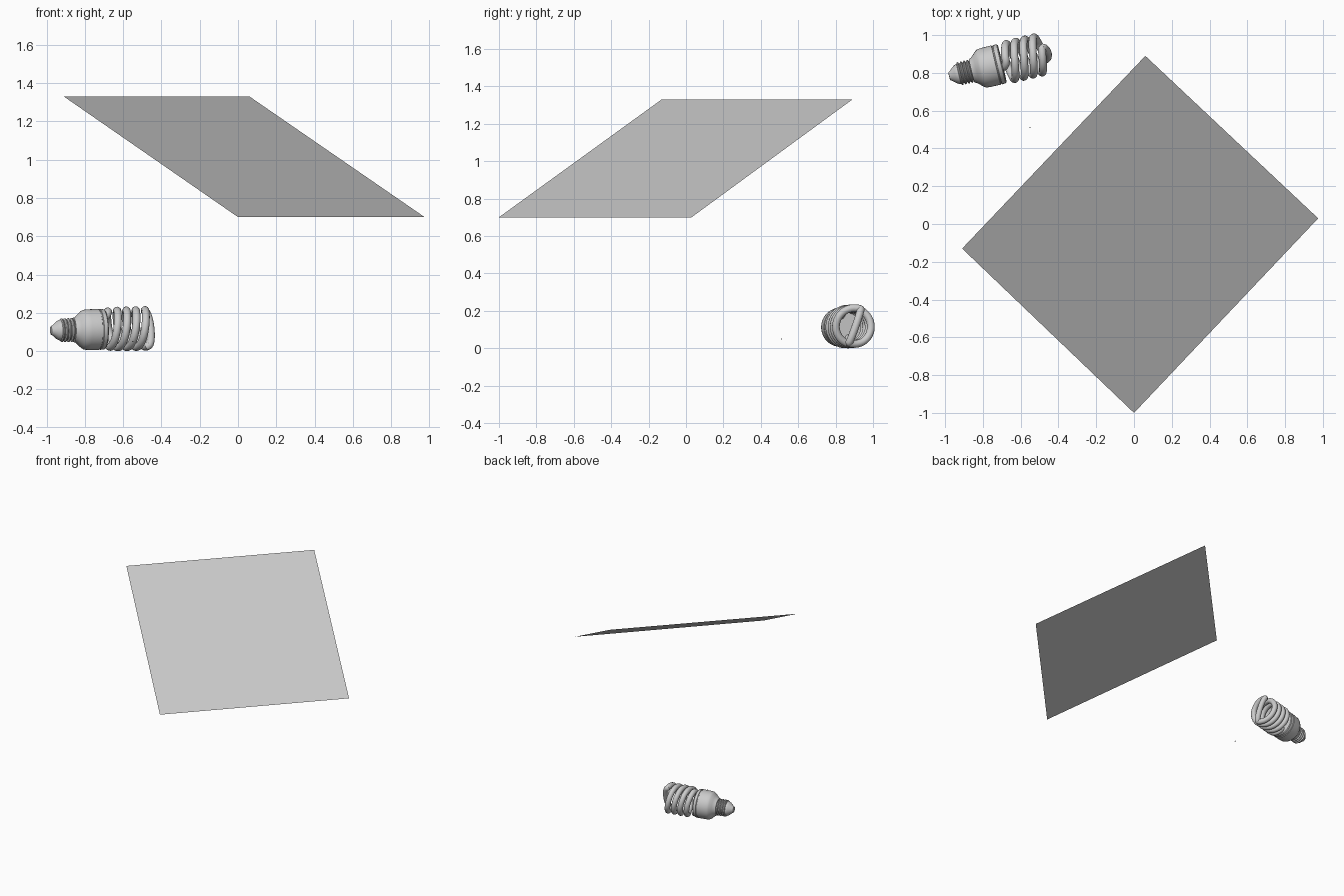
import bpy, bmesh, math
from mathutils import Vector, Matrix

cube = bpy.data.objects.get("Cube")
if cube:
    bpy.data.objects.remove(cube, do_unlink=True)

grey = bpy.data.materials.new("plain grey")
grey.use_nodes = True
GREY = (0.6, 0.6, 0.6, 1)
grey.diffuse_color = GREY
grey.node_tree.nodes["Principled BSDF"].inputs["Base Color"].default_value = GREY

# Lamp frame: local x runs from the contact tip to the end of the coil
LAMP = (Matrix.Translation((-0.979, 0.782, 0.108))
        @ Matrix.Rotation(math.radians(13.5), 4, 'Z')
        @ Matrix.Rotation(math.radians(-1.2), 4, 'Y'))


def add_object(name, bm, smooth=True):
    bmesh.ops.recalc_face_normals(bm, faces=bm.faces)
    mesh = bpy.data.meshes.new(name)
    bm.to_mesh(mesh)
    bm.free()
    mesh.materials.append(grey)
    obj = bpy.data.objects.new(name, mesh)
    bpy.context.collection.objects.link(obj)
    if smooth:
        bpy.ops.object.select_all(action='DESELECT')
        obj.select_set(True)
        bpy.context.view_layer.objects.active = obj
        bpy.ops.object.shade_smooth_by_angle(angle=math.radians(35))
    return obj


def skin(bm, rings):
    """Bridge successive vertex rings and cap both ends."""
    loops = [[bm.verts.new(p) for p in ring] for ring in rings]
    n = len(loops[0])
    for a, b in zip(loops, loops[1:]):
        for i in range(n):
            j = (i + 1) % n
            bm.faces.new((a[i], a[j], b[j], b[i]))
    bm.faces.new(loops[0])
    bm.faces.new(loops[-1])


def lathe(name, profile, sides=40):
    bm = bmesh.new()
    turn = [math.tau * i / sides for i in range(sides)]
    skin(bm, [[(u, r * math.cos(t), r * math.sin(t)) for t in turn] for u, r in profile])
    add_object(name, bm).matrix_world = LAMP


def tube(name, path, radius, sides=14):
    bm = bmesh.new()
    rings = []
    normal = None
    for i, p in enumerate(path):
        tangent = (path[min(i + 1, len(path) - 1)] - path[max(i - 1, 0)]).normalized()
        normal = normal or tangent.orthogonal()
        normal = (normal - tangent * normal.dot(tangent)).normalized()
        side = tangent.cross(normal)
        rings.append([p + radius * (math.cos(math.tau * k / sides) * normal
                                    + math.sin(math.tau * k / sides) * side)
                      for k in range(sides)])
    skin(bm, rings)
    add_object(name, bm).matrix_world = LAMP


# Contact tip, threaded cap and ballast housing
lathe("contact_tip", [(0, 0.012), (0.002, 0.022), (0.012, 0.028), (0.035, 0.048), (0.05, 0.055), (0.056, 0.055)])
thread = [(0.05, 0.05)]
for k in range(4):
    start = 0.052 + k * 0.018
    thread += [(start, 0.053), (start + 0.005, 0.062), (start + 0.010, 0.062), (start + 0.015, 0.053)]
lathe("threaded_cap", thread + [(0.13, 0.053)])
lathe("ballast_housing", [(0.122, 0.05), (0.123, 0.064), (0.134, 0.068), (0.150, 0.082), (0.166, 0.097),
                          (0.178, 0.104), (0.2, 0.106), (0.256, 0.107), (0.258, 0.103), (0.262, 0.103),
                          (0.264, 0.107), (0.284, 0.105), (0.289, 0.1)])

# Glass tube: two interleaved helices with legs, joined by a domed bridge
COIL_R, TUBE_R, PITCH, TURNS = 0.096, 0.0205, 0.1, 2
START, END_ANGLE = 0.315, math.radians(70)


def polar(u, r, angle):
    return Vector((u, r * math.cos(angle), r * math.sin(angle)))


def strand(phase):
    points = []
    first = phase + math.tau * TURNS
    for i in range(10):  # leg swinging out of the housing
        t = i / 10
        ease = t * t * (3 - 2 * t)
        points.append(polar(0.275 + 0.04 * math.sin(t * math.pi / 2),
                            0.062 + (COIL_R - 0.062) * ease, first + 0.7 * (1 - t * t)))
    steps = 48 * TURNS
    for i in range(steps + 1):
        t = i / steps
        points.append(polar(START + PITCH * TURNS * t, COIL_R, first - math.tau * TURNS * t))
    return points


one, two = strand(END_ANGLE), strand(END_ANGLE + math.pi)
top = START + PITCH * TURNS
bridge = []
for i in range(1, 24):
    a = math.pi * i / 24
    bridge.append(polar(top + 0.022 * math.sin(a), COIL_R * math.cos(a), END_ANGLE))
tube("spiral_tube", one + bridge + two[::-1], TUBE_R)

# Tilted flat panel
bm = bmesh.new()
corners = [(-0.91, -0.13, 1.33), (0.0, -1.0, 0.7), (0.975, 0.03, 0.7), (0.06, 0.89, 1.33)]
bm.faces.new([bm.verts.new(c) for c in corners])
panel = add_object("tilted_panel", bm, smooth=False)

# Tiny loose chip
bm = bmesh.new()
bmesh.ops.create_cube(bm, size=0.006)
add_object("loose_chip", bm, smooth=False).location = (-0.55, 0.51, 0.05)
